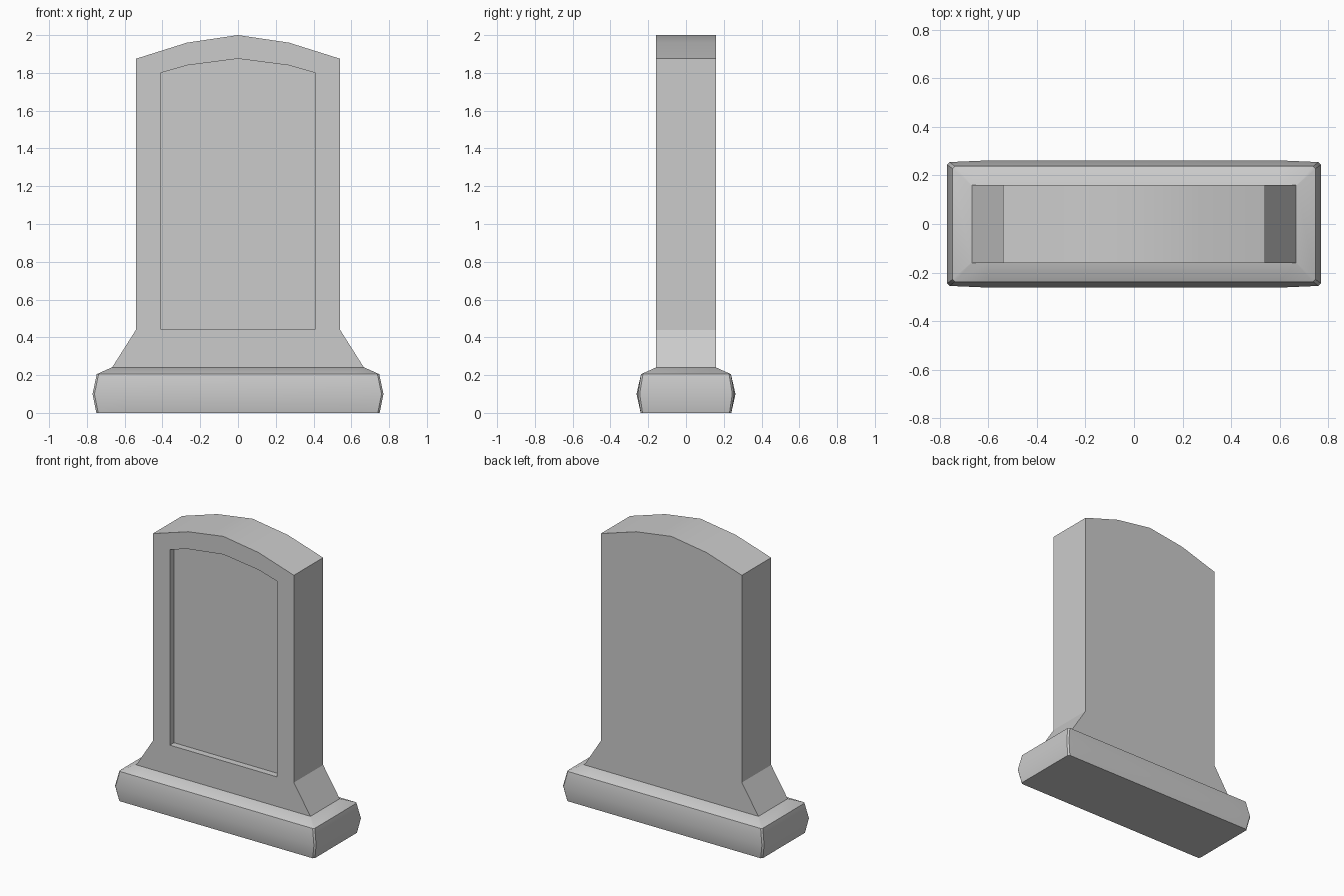
import bpy
import bmesh

cube = bpy.data.objects.get("Cube")
if cube:
    bpy.data.objects.remove(cube, do_unlink=True)

stone = bpy.data.materials.new("grey stone")
stone.use_nodes = True
stone.diffuse_color = (0.6, 0.6, 0.6, 1)
stone.node_tree.nodes["Principled BSDF"].inputs["Base Color"].default_value = (0.6, 0.6, 0.6, 1)


def loft(name, rings):
    """Skin a stack of matching closed rings and cap both ends."""
    bm = bmesh.new()
    loops = [[bm.verts.new(p) for p in ring] for ring in rings]
    n = len(loops[0])
    for a, b in zip(loops, loops[1:]):
        for i in range(n):
            j = (i + 1) % n
            bm.faces.new((a[i], a[j], b[j], b[i]))
    bm.faces.new(loops[0])
    bm.faces.new(loops[-1])
    bmesh.ops.recalc_face_normals(bm, faces=bm.faces)
    mesh = bpy.data.meshes.new(name)
    bm.to_mesh(mesh)
    bm.free()
    mesh.materials.append(stone)
    obj = bpy.data.objects.new(name, mesh)
    bpy.context.collection.objects.link(obj)
    bpy.ops.object.select_all(action="DESELECT")
    obj.select_set(True)
    bpy.context.view_layer.objects.active = obj
    bpy.ops.object.shade_smooth_by_angle(angle=0.5)
    return obj


def mirrored(half):
    """Close a right-hand outline, ending at the centre line, with its mirror."""
    return half + [(-x, z) for x, z in reversed(half[:-1])]


def at_depth(outline, y):
    return [(x, y, z) for x, z in outline]


# Slab with flared foot, shallow arched top and a recessed front panel
slab = mirrored([(0.67, 0.235), (0.54, 0.44), (0.54, 1.875), (0.27, 1.96), (0, 2)])
panel = mirrored([(0.3, 0.445), (0.41, 0.445), (0.41, 1.80), (0.27, 1.84), (0, 1.875)])
loft("headstone_slab", [at_depth(slab, 0.16), at_depth(slab, -0.16),
                        at_depth(panel, -0.16), at_depth(panel, -0.115)])


# Plinth with a bulging waist, slightly bowed long sides and clipped corners
def plinth_ring(hx, hy, z, bow, c=0.01):
    q = [(hx, hy - c), (hx - c, hy), (0.6, hy + bow)]
    half = q + [(-x, y) for x, y in reversed(q)]
    return [(x, y, z) for x, y in half + [(-x, -y) for x, y in half]]


loft("plinth", [plinth_ring(0.75, 0.24, 0, 0),
                plinth_ring(0.77, 0.255, 0.10, 0.007),
                plinth_ring(0.748, 0.238, 0.205, 0),
                plinth_ring(0.67, 0.16, 0.24, 0, 0.002)])
